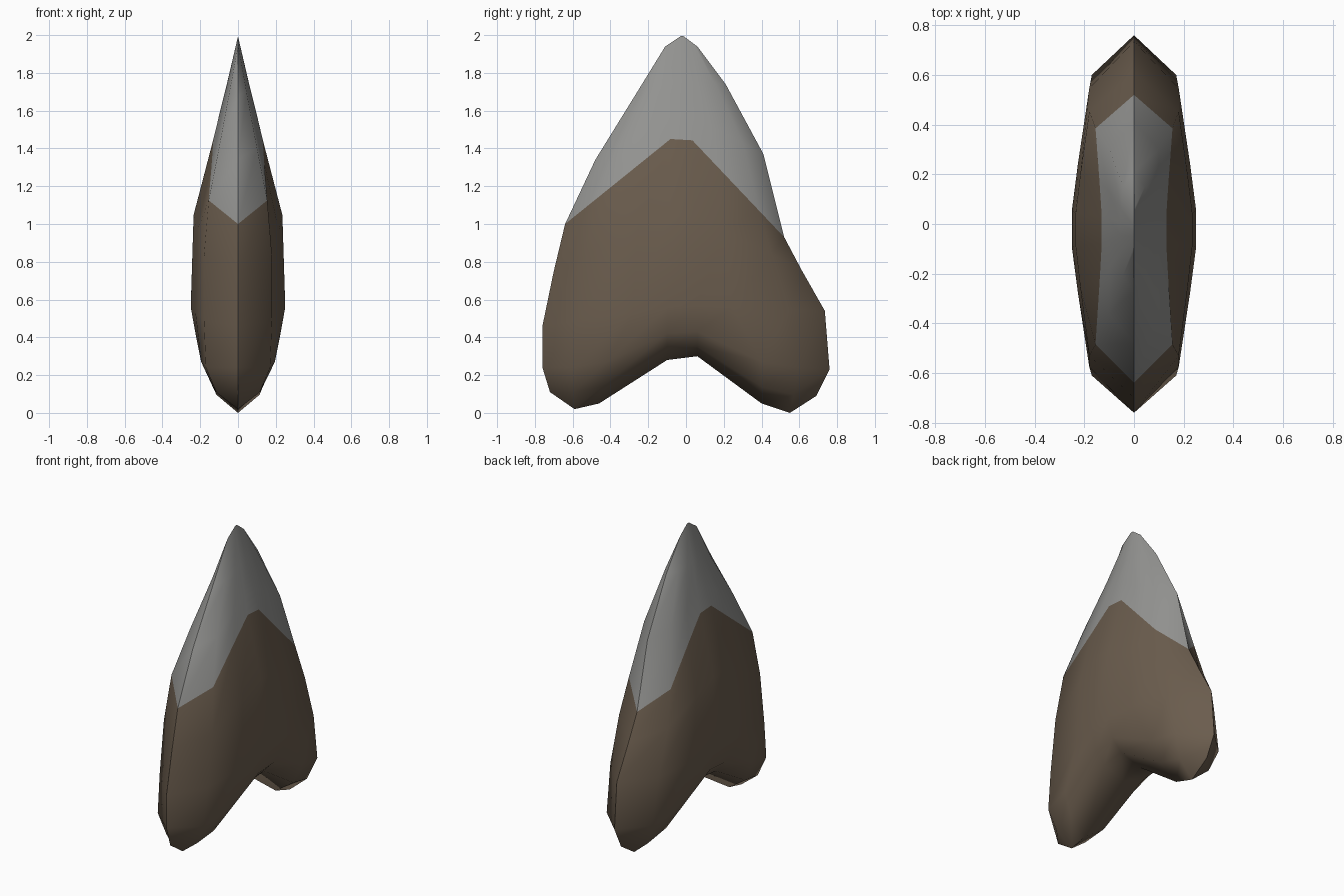
import bpy, bmesh, math

if "Cube" in bpy.data.objects:
    bpy.data.objects.remove(bpy.data.objects["Cube"])


def material(name, rgb):
    m = bpy.data.materials.new(name)
    m.diffuse_color = (*rgb, 1)
    m.use_nodes = True
    m.node_tree.nodes["Principled BSDF"].inputs["Base Color"].default_value = m.diffuse_color
    return m


# Crown and body rows, top to bottom:
# left edge (y, z), right edge (y, z), centre (y, z), shoulder x, centre x
ROWS = [
    (-.11, 1.94, .06, 1.94, -.02, 2.00, .00, .00),
    (-.27, 1.68, .21, 1.74, -.02, 1.76, .045, .055),
    (-.48, 1.34, .41, 1.37, -.02, 1.60, .10, .10),
    (-.64, 1.00, .52, .93, -.02, 1.50, .155, .13),
    (-.70, .75, .61, .76, -.02, 1.08, .18, .235),
    (-.76, .46, .735, .54, -.02, .57, .18, .25),
]
ENAMEL_ROWS = 3
COLUMNS = (-1, -.75, -.35, -.1, .1, .35, .75, 1)


def row_points(r):
    yl, zl, yr, zr, yc, zc, xs, xc = r
    pts = []
    for u in COLUMNS:
        a = abs(u)
        ye, ze = (yl, zl) if u < 0 else (yr, zr)
        x = {1: 0, .75: xs, .35: .35 * xs + .65 * xc, .1: xc}[a]
        pts.append((x, yc + (ye - yc) * a, zc + (ze - zc) * a))
    return pts


# Root lobes: rounded belly of the lobes, then the bottom outline
belly = [(0, -.76, .24), (.17, -.61, .24), (.195, -.42, .27), (.225, -.10, .42),
         (.225, .06, .43), (.195, .40, .27), (.17, .60, .24), (0, .76, .23)]
bottom = [(0, -.72, .11), (0, -.59, .02), (0, -.46, .05), (0, -.10, .28),
          (0, .06, .30), (0, .40, .05), (0, .55, 0), (0, .69, .09)]
under = [(1.6 * .42 * p[0], p[1] * .4 + q[1] * .6, p[2] * .4 + q[2] * .6)
         for p, q in zip(belly, bottom)]
grid = [row_points(r) for r in ROWS] + [belly, under, bottom]

# Tooth: both mirrored halves, welded along the cutting edge
bm = bmesh.new()
for side in (1, -1):
    vs = [[bm.verts.new((side * x, y, z)) for x, y, z in row] for row in grid]
    for r in range(len(grid) - 1):
        for c in range(len(COLUMNS) - 1):
            quad = [vs[r + 1][c], vs[r + 1][c + 1], vs[r][c + 1], vs[r][c]]
            f = bm.faces.new(quad[::side])
            f.material_index = 0 if r < ENAMEL_ROWS else 1
bmesh.ops.remove_doubles(bm, verts=bm.verts, dist=.001)
bmesh.ops.recalc_face_normals(bm, faces=bm.faces)
mesh = bpy.data.meshes.new("tooth")
bm.to_mesh(mesh)
bm.free()
mesh.materials.append(material("grey enamel", (.30, .30, .29)))
mesh.materials.append(material("brown root", (.145, .108, .075)))
tooth = bpy.data.objects.new("tooth", mesh)
bpy.context.collection.objects.link(tooth)
bpy.context.view_layer.objects.active = tooth
tooth.select_set(True)
bpy.ops.object.shade_smooth_by_angle(angle=math.radians(50))
